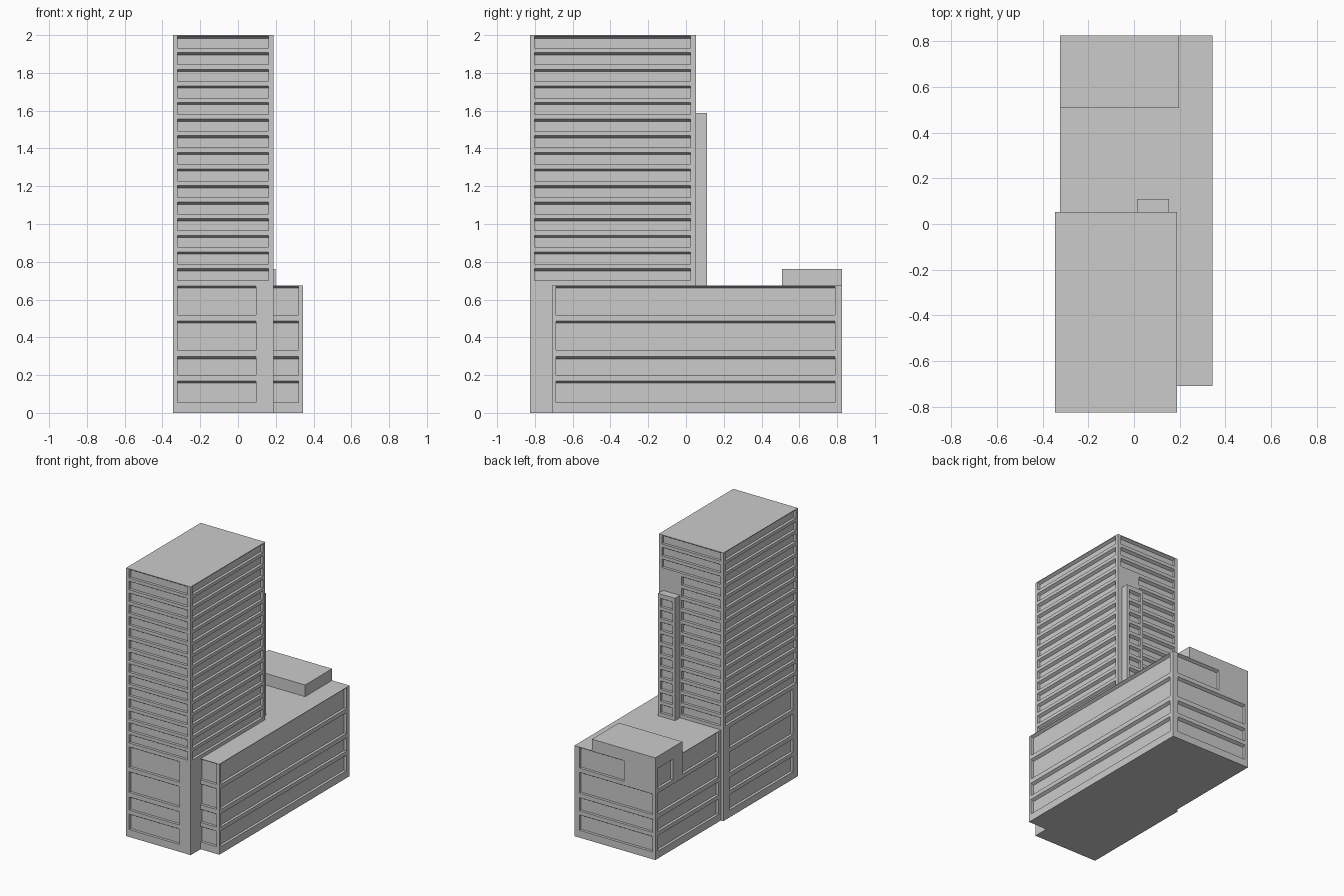
import bpy, bmesh

if "Cube" in bpy.data.objects:
    bpy.data.objects.remove(bpy.data.objects["Cube"])

DEPTH, LIP = 0.02, 0.012


def box(name, x, y, z):
    bm = bmesh.new()
    bmesh.ops.create_cube(bm, size=1)
    for v in bm.verts:
        v.co = [r[0] if c < 0 else r[1] for c, r in zip(v.co, (x, y, z))]
    me = bpy.data.meshes.new(name)
    bm.to_mesh(me)
    bm.free()
    ob = bpy.data.objects.new(name, me)
    bpy.context.collection.objects.link(ob)
    return ob


def band(bm, axis, out, plane, span, rows):
    """Window bands with a sloped head, sunk into the wall at axis = plane."""
    for z0, z1 in rows:
        profile = [(-0.01, z0), (DEPTH, z0), (DEPTH, z1 - LIP), (0, z1), (-0.01, z1)]
        rings = []
        for s in span:
            ring = []
            for d, z in profile:
                p = plane - out * d
                ring.append(bm.verts.new((p, s, z) if axis == 'x' else (s, p, z)))
            rings.append(ring)
        a, b = rings
        bm.faces.new(a)
        bm.faces.new(b[::-1])
        for i in range(5):
            j = (i + 1) % 5
            bm.faces.new((a[i], b[i], b[j], a[j]))


def carve(ob, bands):
    bm = bmesh.new()
    for b in bands:
        band(bm, *b)
    bmesh.ops.recalc_face_normals(bm, faces=bm.faces[:])
    me = bpy.data.meshes.new("window_cutter")
    bm.to_mesh(me)
    bm.free()
    cutter = bpy.data.objects.new("window_cutter", me)
    cutter.hide_render = True
    bpy.context.collection.objects.link(cutter)
    mod = ob.modifiers.new("windows", 'BOOLEAN')
    mod.operation, mod.solver, mod.object = 'DIFFERENCE', 'EXACT', cutter
    bpy.context.view_layer.objects.active = ob
    bpy.ops.object.modifier_apply(modifier=mod.name)
    bpy.data.objects.remove(cutter)


# Floor heights: fifteen tower floors over four taller podium floors
upper = [(1.995 - 0.0879 * k - 0.063, 1.995 - 0.0879 * k) for k in range(15)]
lower = [(0.055, 0.17), (0.2, 0.298), (0.332, 0.487), (0.518, 0.672)]

# Tower
tower = box("tower", (-0.345, 0.188), (-0.826, 0.052), (0, 2))
carve(tower, [
    ('y', -1, -0.826, (-0.32, 0.162), upper),
    ('y', -1, -0.826, (-0.32, 0.096), lower),
    ('x', 1, 0.188, (-0.802, 0.025), upper),
    ('x', -1, -0.345, (-0.802, 0.025), upper),
    ('x', -1, -0.345, (-0.767, -0.02), lower),
    ('y', 1, 0.052, (-0.32, 0.162), upper[:3]),
    ('y', 1, 0.052, (-0.32, 0.0), upper[3:]),
])

# Podium
podium = box("podium", (-0.325, 0.343), (-0.71, 0.826), (0, 0.675))
carve(podium, [
    ('x', 1, 0.343, (-0.688, 0.79), lower),
    ('y', -1, -0.71, (0.15, 0.32), lower),
    ('y', 1, 0.826, (-0.3, 0.3), lower[:3]),
    ('y', 1, 0.826, (-0.065, 0.3), lower[3:]),
    ('x', -1, -0.325, (0.08, 0.795), lower[:3]),
    ('x', -1, -0.325, (0.62, 0.795), lower[3:]),
    ('x', -1, -0.325, (0.08, 0.505), lower[3:]),
])

# Stair shaft on the back of the tower
shaft = box("stair_shaft", (0.013, 0.153), (0.045, 0.11), (0.67, 1.588))
carve(shaft, [('y', 1, 0.11, (0.033, 0.133), upper[5:])])

# Rooftop plant room
box("roof_plant_room", (-0.325, 0.198), (0.508, 0.826), (0.675, 0.762))
